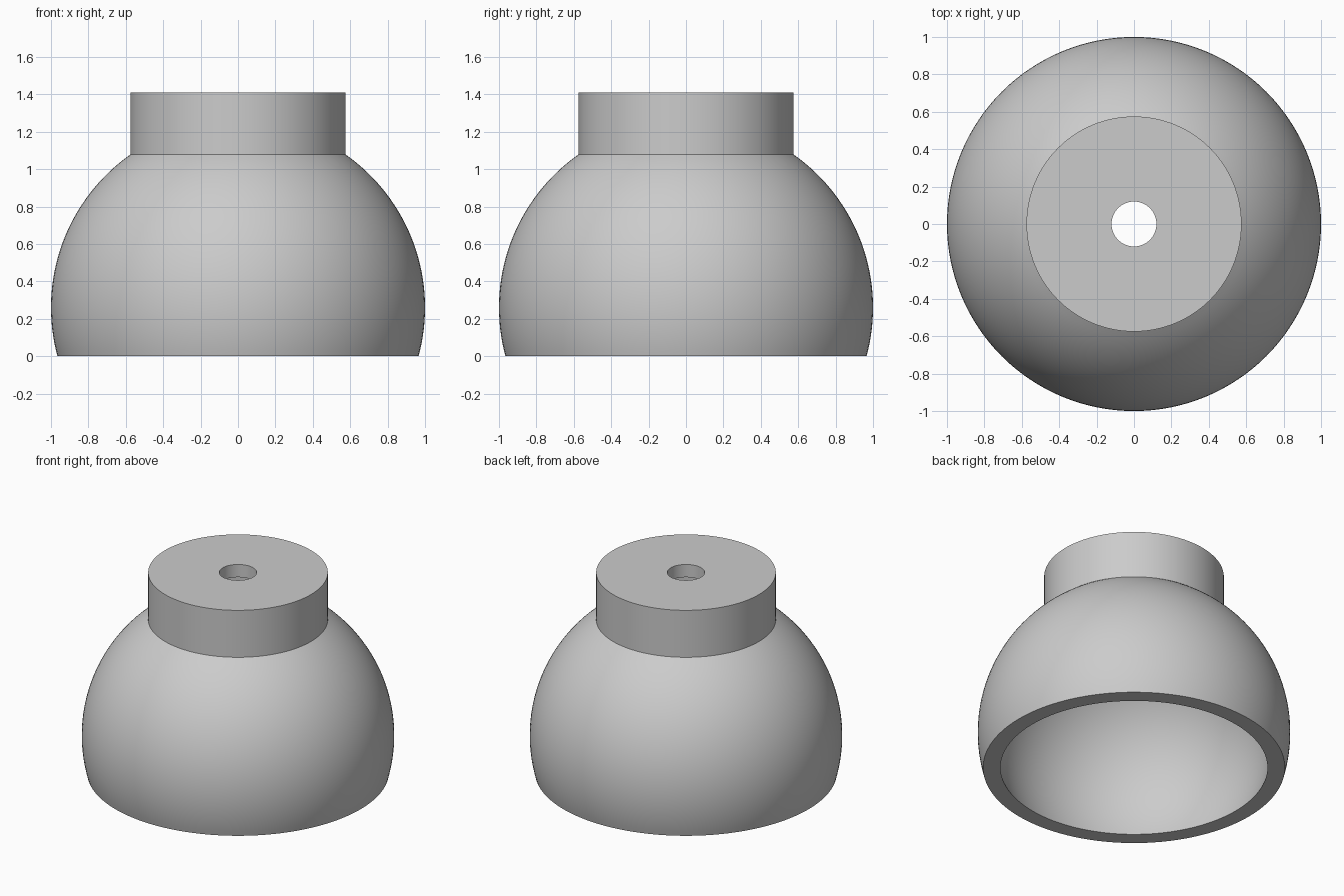
import bpy, bmesh, math

cube = bpy.data.objects.get("Cube")
if cube:
    bpy.data.objects.remove(cube, do_unlink=True)

SEGMENTS = 128
CENTRE_Z = 0.26          # height of the dome's sphere centre
OUTER, INNER = 1.0, 0.893
NECK, NECK_INNER = 0.575, 0.47
TOP, CAP = 1.41, 0.09    # overall height and cap thickness
HOLE = 0.12

grey = bpy.data.materials.new("light grey")
grey.use_nodes = True
grey.diffuse_color = (0.6, 0.6, 0.6, 1)
grey.node_tree.nodes["Principled BSDF"].inputs["Base Color"].default_value = (0.6, 0.6, 0.6, 1)


def dome_arc(radius, end_radius, steps=32):
    """Profile of a sphere from the floor up to where it meets end_radius."""
    start = -math.asin(CENTRE_Z / radius)
    end = math.acos(end_radius / radius)
    angles = [start + (end - start) * i / steps for i in range(steps + 1)]
    return [(radius * math.cos(a), CENTRE_Z + radius * math.sin(a)) for a in angles]


# Closed wall section: outer dome, neck, cap, hole, neck cavity, inner dome
profile = dome_arc(OUTER, NECK)
profile += [(NECK, TOP), (HOLE, TOP), (HOLE, TOP - CAP), (NECK_INNER, TOP - CAP)]
profile += reversed(dome_arc(INNER, NECK_INNER))

# Revolve the section around the vertical axis
bm = bmesh.new()
verts = [bm.verts.new((r, 0, z)) for r, z in profile]
edges = [bm.edges.new((verts[i - 1], verts[i])) for i in range(len(verts))]
bmesh.ops.spin(bm, geom=verts + edges, cent=(0, 0, 0), axis=(0, 0, 1),
               angle=math.tau, steps=SEGMENTS, use_merge=True)
bmesh.ops.remove_doubles(bm, verts=bm.verts[:], dist=1e-5)
bmesh.ops.recalc_face_normals(bm, faces=bm.faces[:])
mesh = bpy.data.meshes.new("domed_shade")
bm.to_mesh(mesh)
bm.free()

shade = bpy.data.objects.new("domed_shade", mesh)
bpy.context.collection.objects.link(shade)
mesh.materials.append(grey)

# Smooth curves with crisp rims
bpy.ops.object.select_all(action="DESELECT")
shade.select_set(True)
bpy.context.view_layer.objects.active = shade
bpy.ops.object.shade_smooth_by_angle(angle=math.radians(25))
